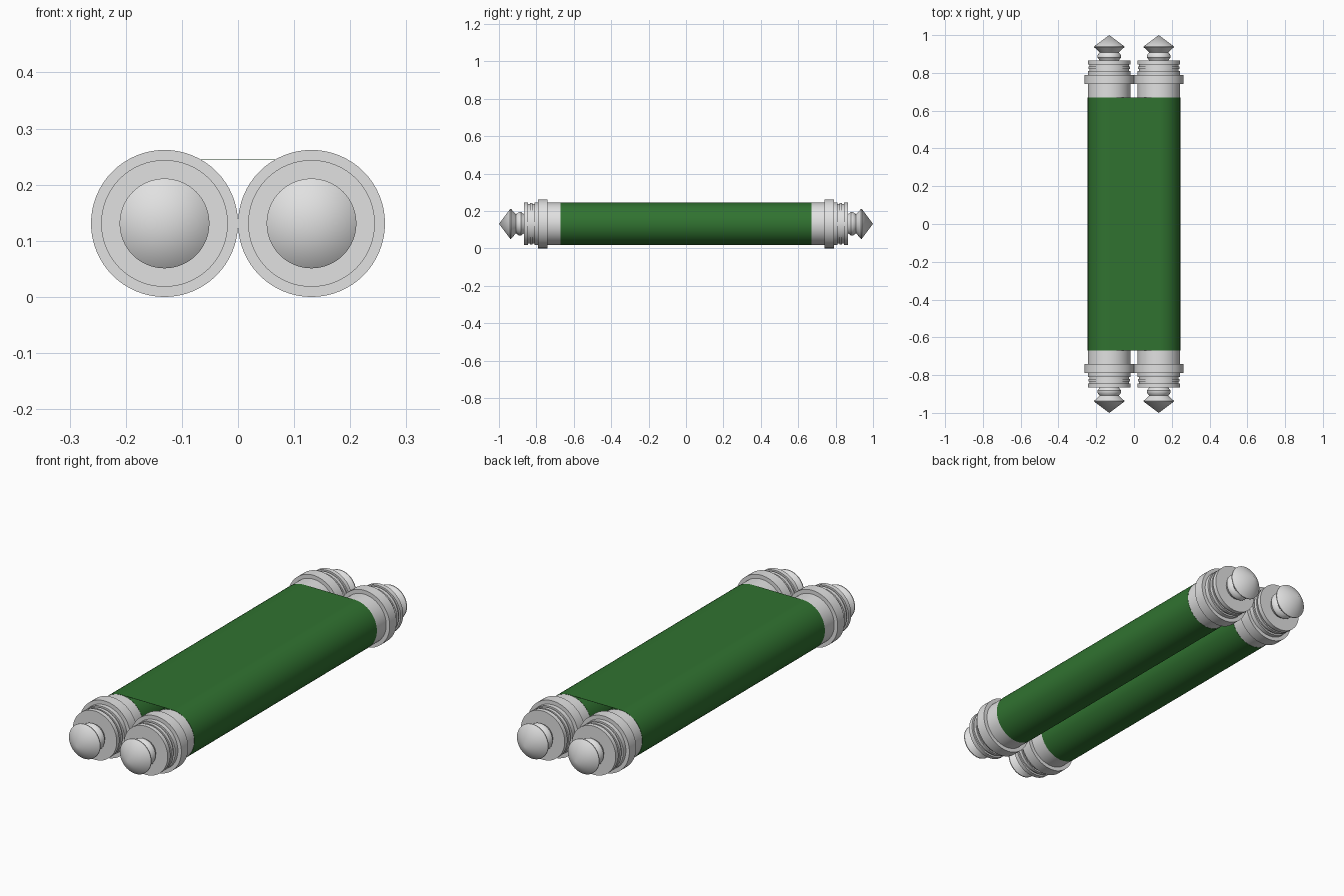
import bpy, bmesh, math

cube = bpy.data.objects.get("Cube")
if cube:
    bpy.data.objects.remove(cube, do_unlink=True)

AXIS_X, AXIS_Z = 0.131, 0.131   # roller axis
ROLL_R, ROLL_Y = 0.114, 0.67    # rolled sheet
SIDES = 64


def material(name, colour):
    mat = bpy.data.materials.new(name)
    mat.use_nodes = True
    mat.diffuse_color = colour
    mat.node_tree.nodes["Principled BSDF"].inputs["Base Color"].default_value = colour
    return mat


grey = material("light grey", (0.75, 0.75, 0.75, 1))
green = material("dark green", (0.03, 0.17, 0.03, 1))


def finish(name, bm, mat, angle):
    mesh = bpy.data.meshes.new(name)
    bm.to_mesh(mesh)
    bm.free()
    obj = bpy.data.objects.new(name, mesh)
    bpy.context.collection.objects.link(obj)
    mesh.materials.append(mat)
    bpy.ops.object.select_all(action="DESELECT")
    obj.select_set(True)
    bpy.context.view_layer.objects.active = obj
    bpy.ops.object.shade_smooth_by_angle(angle=math.radians(angle))
    return obj


def lathe(name, profile, mat, x, side=1):
    """Spin (radius, y) points around a roller axis."""
    bm = bmesh.new()
    verts = [bm.verts.new((r, side * y, 0)) for r, y in profile]
    edges = [bm.edges.new(pair) for pair in zip(verts, verts[1:])]
    bmesh.ops.spin(bm, geom=verts + edges, cent=(0, 0, 0), axis=(0, 1, 0),
                   angle=math.tau, steps=SIDES, use_duplicate=False)
    bmesh.ops.remove_doubles(bm, verts=bm.verts, dist=0.0001)
    bmesh.ops.recalc_face_normals(bm, faces=bm.faces)
    bmesh.ops.translate(bm, verts=bm.verts, vec=(x, 0, AXIS_Z))
    return finish(name, bm, mat, 35)


# Turned end cap: collar, flange, grooved drum
cap = [(0, 0.66), (0.113, 0.66), (0.113, 0.74), (0.131, 0.74), (0.131, 0.79),
       (0.113, 0.79), (0.113, 0.81), (0.105, 0.81), (0.105, 0.82),
       (0.111, 0.82), (0.111, 0.835), (0.105, 0.835), (0.105, 0.845),
       (0.113, 0.845), (0.113, 0.865), (0, 0.865)]
# Neck bead and pointed knob
neck = [(0.05, 0.86), (0.055, 0.872), (0.063, 0.882), (0.063, 0.892),
        (0.056, 0.902), (0.05, 0.91)]
knob = [(0.05, 0.908), (0.08, 0.936), (0.08, 0.94), (0, 1.0)]
roll = [(0, -ROLL_Y), (ROLL_R, -ROLL_Y), (ROLL_R, ROLL_Y), (0, ROLL_Y)]

for side_name, sx in (("left", 1), ("right", -1)):
    lathe(side_name + "_roll", roll, green, sx * AXIS_X)
    for end_name, sy in (("front", -1), ("back", 1)):
        for part, profile in (("cap", cap), ("neck", neck), ("knob", knob)):
            lathe(f"{side_name}_{end_name}_{part}", profile, grey, sx * AXIS_X, sy)

# Thin sheet stretched across the tops of both rolls
bm = bmesh.new()
bmesh.ops.create_cube(bm, size=1)
bmesh.ops.scale(bm, verts=bm.verts, vec=(2 * AXIS_X, 2 * ROLL_Y, 0.001))
bmesh.ops.translate(bm, verts=bm.verts, vec=(0, 0, AXIS_Z + ROLL_R - 0.0005))
finish("sheet", bm, green, 30)
